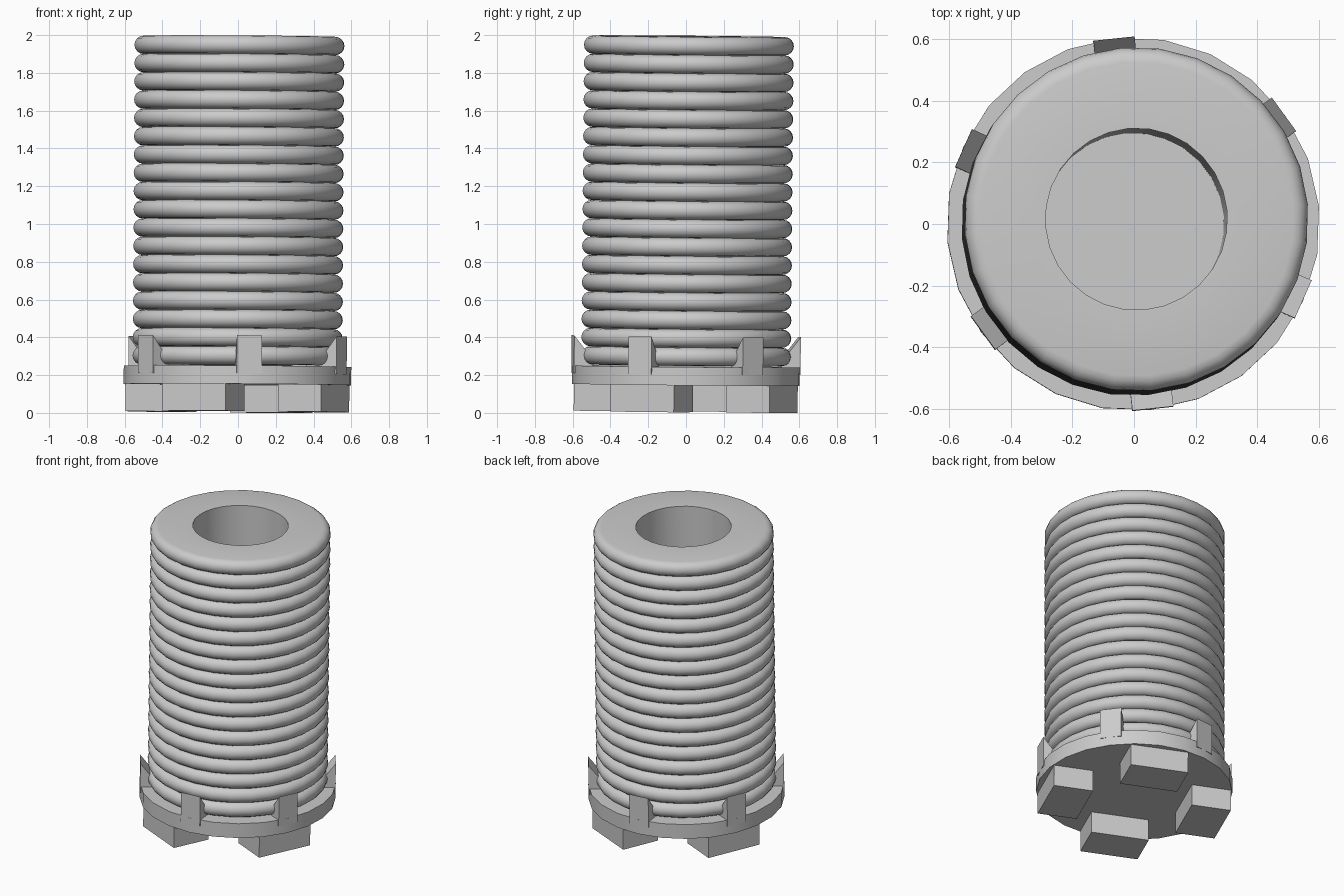
import bpy
import bmesh
from math import cos, sin, pi, radians
from mathutils import Matrix, Vector

cube = bpy.data.objects.get("Cube")
if cube:
    bpy.data.objects.remove(cube, do_unlink=True)

grey = bpy.data.materials.new("plain grey")
grey.use_nodes = True
grey.diffuse_color = (0.6, 0.6, 0.6, 1)
grey.node_tree.nodes["Principled BSDF"].inputs["Base Color"].default_value = (0.6, 0.6, 0.6, 1)

# The whole assembly leans very slightly
LEAN = (Matrix.Translation((-0.004, -0.002, 0.006))
        @ Matrix.Rotation(0.006, 4, 'Y') @ Matrix.Rotation(-0.009, 4, 'X'))


def finish(bm, name, smooth=False, turn=0):
    bmesh.ops.recalc_face_normals(bm, faces=bm.faces)
    mesh = bpy.data.meshes.new(name)
    bm.to_mesh(mesh)
    bm.free()
    mesh.materials.append(grey)
    obj = bpy.data.objects.new(name, mesh)
    bpy.context.collection.objects.link(obj)
    obj.matrix_world = LEAN @ Matrix.Rotation(radians(turn), 4, 'Z')
    if smooth:
        bpy.ops.object.select_all(action='DESELECT')
        obj.select_set(True)
        bpy.context.view_layer.objects.active = obj
        bpy.ops.object.shade_smooth_by_angle(angle=radians(40))
    return obj


def lathe(name, profile, steps, turn):
    bm = bmesh.new()
    verts = [bm.verts.new((r, 0, z)) for r, z in profile]
    edges = [bm.edges.new(pair) for pair in zip(verts, verts[1:])]
    bmesh.ops.spin(bm, geom=verts + edges, cent=(0, 0, 0), axis=(0, 0, 1),
                   angle=2 * pi, steps=steps, use_merge=True)
    bmesh.ops.remove_doubles(bm, verts=bm.verts, dist=0.0005)
    return finish(bm, name, True, turn)


# Ribbed body: a stack of rounded rings around a deep round bore
bottom, top, rings, bore, outer = 0.246, 1.988, 18, 0.295, 0.558
pitch = (top - bottom) / rings
bead = pitch / 2
profile = [(0, bottom), (bore, bottom), (bore, top)]
for i in range(rings):
    mid = top - bead - i * pitch
    for k in range(9):
        if i and k == 0:
            continue
        a = pi / 2 - pi * k / 8
        profile.append((outer - bead + bead * cos(a), mid + bead * sin(a)))
lathe("ribbed_body", profile, 28, 5)

# Base plate
lathe("base_plate", [(0, 0.143), (0.605, 0.143), (0.605, 0.24), (0, 0.24)], 24, 5.5)

# Four block feet under the plate
for i in range(4):
    bm = bmesh.new()
    bmesh.ops.create_cube(bm, size=1)
    bmesh.ops.scale(bm, vec=(0.25, 0.367, 0.15), verts=bm.verts)
    bmesh.ops.translate(bm, vec=(0.442, 0, 0.075), verts=bm.verts)
    finish(bm, f"foot_{i + 1}", turn=66 + 90 * i)

# Six wedge clips around the rim
for i in range(6):
    bm = bmesh.new()
    side = [(0.603, 0.2), (0.603, 0.4), (0.5, 0.268), (0.5, 0.2)]
    face = bm.faces.new([bm.verts.new((r, -0.067, z)) for r, z in side])
    new = bmesh.ops.extrude_face_region(bm, geom=[face])["geom"]
    moved = [v for v in new if isinstance(v, bmesh.types.BMVert)]
    bmesh.ops.translate(bm, vec=Vector((0, 0.134, 0)), verts=moved)
    finish(bm, f"rim_clip_{i + 1}", turn=36 + 60 * i)
